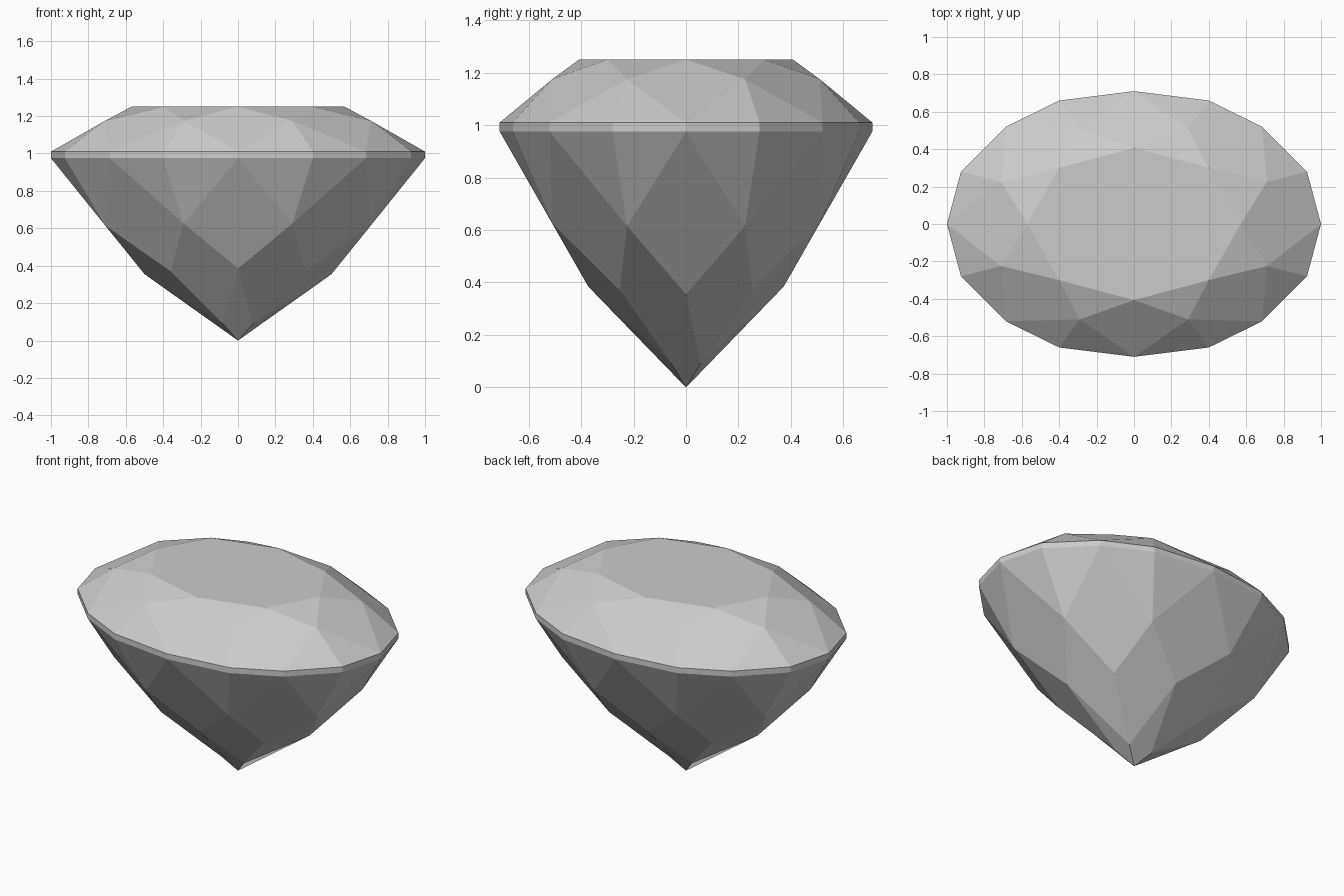
import bpy
import bmesh

cube = bpy.data.objects.get("Cube")
if cube:
    bpy.data.objects.remove(cube, do_unlink=True)

# Pale grey stone
stone = bpy.data.materials.new("grey_stone")
stone.use_nodes = True
GREY = (0.6, 0.6, 0.6, 1)
stone.diffuse_color = GREY
stone.node_tree.nodes["Principled BSDF"].inputs["Base Color"].default_value = GREY

bm = bmesh.new()


def ring(quarter, z_values):
    """Mirror the points of one quarter into a full counter-clockwise ring."""
    pts = [(x, y, z) for (x, y), z in zip(quarter, z_values)]
    half = pts + [(-x, y, z) for x, y, z in reversed(pts) if x > 0]
    full = half + [(x, -y, z) for x, y, z in reversed(half) if y > 0]
    return [bm.verts.new(p) for p in full]


def face(*verts):
    bm.faces.new(verts)


# Rings of facet corners, from the flat top down to the point
outline = [(1, 0), (0.925, 0.28), (0.685, 0.52), (0.4, 0.66), (0, 0.71)]
middle = [(0.71, 0.225), (0.29, 0.51)]
table = ring([(0.57, 0), (0.4, 0.3), (0, 0.407)], [1.25] * 3)
crown = ring(middle, [1.175] * 2)
girdle_top = ring(outline, [1.01] * 5)
girdle_low = ring(outline, [0.975] * 5)
pavilion = ring(middle, [0.615, 0.625])
lower = ring([(0.5, 0), (0.36, 0.252), (0, 0.373)], [0.355, 0.37, 0.385])
tips = ring([(0.08, 0.055)], [0.09])
culet = bm.verts.new((0, 0, 0))

face(*table)
for i in range(8):
    j, k = (i + 1) % 8, 2 * i
    prev = i - 1
    # Crown: star, kite and two girdle triangles
    face(table[i], crown[i], table[j])
    face(table[i], crown[prev], girdle_top[k], crown[i])
    # Pavilion: kite under each main girdle corner
    face(girdle_low[k], pavilion[prev], lower[i], pavilion[i])
    for a in (k, k + 1):
        b = (a + 1) % 16
        face(crown[i], girdle_top[a], girdle_top[b])
        face(pavilion[i], girdle_low[b], girdle_low[a])
        face(girdle_top[a], girdle_low[a], girdle_low[b], girdle_top[b])
    # Lower facets running towards the point
    face(pavilion[i], lower[i], tips[i // 2], lower[j])
    if i % 2 == 0:
        face(lower[i], tips[i // 2 - 1], culet, tips[i // 2])

bmesh.ops.recalc_face_normals(bm, faces=bm.faces[:])
mesh = bpy.data.meshes.new("cut_gem")
bm.to_mesh(mesh)
bm.free()
mesh.materials.append(stone)
gem = bpy.data.objects.new("cut_gem", mesh)
bpy.context.scene.collection.objects.link(gem)
